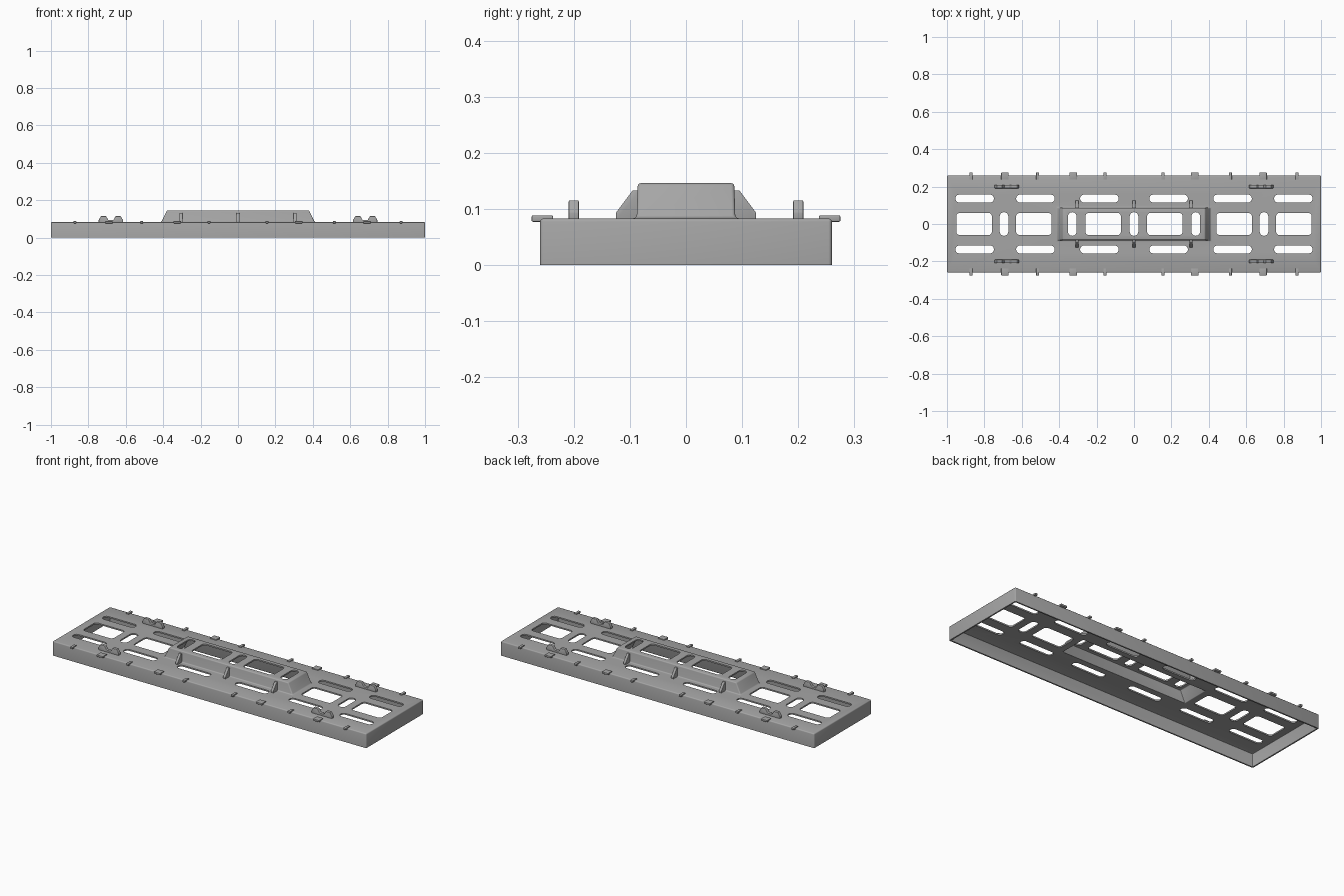
import bpy, bmesh, math
from mathutils import Vector

if "Cube" in bpy.data.objects:
    bpy.data.objects.remove(bpy.data.objects["Cube"], do_unlink=True)

grey = bpy.data.materials.new("Mid grey plastic")
grey.use_nodes = True
grey.diffuse_color = (0.38, 0.38, 0.38, 1)
grey.node_tree.nodes["Principled BSDF"].inputs["Base Color"].default_value = (0.38, 0.38, 0.38, 1)

DECK = 0.083   # height of the deck
WALL = 0.008   # shell thickness


def finish(bm, name):
    bmesh.ops.recalc_face_normals(bm, faces=bm.faces)
    mesh = bpy.data.meshes.new(name)
    bm.to_mesh(mesh)
    bm.free()
    mesh.materials.append(grey)
    obj = bpy.data.objects.new(name, mesh)
    bpy.context.collection.objects.link(obj)
    return obj


def smooth(obj):
    bpy.ops.object.select_all(action='DESELECT')
    obj.select_set(True)
    bpy.context.view_layer.objects.active = obj
    bpy.ops.object.shade_smooth_by_angle(angle=math.radians(35))


def prism(bm, points, along, depth):
    """Extrude a closed outline by a vector."""
    face = bm.faces.new([bm.verts.new(p) for p in points])
    out = bmesh.ops.extrude_face_region(bm, geom=[face])
    verts = [v for v in out["geom"] if isinstance(v, bmesh.types.BMVert)]
    bmesh.ops.translate(bm, verts=verts, vec=Vector(along) * depth)


def bevel(bm, edges, width):
    bmesh.ops.bevel(bm, geom=edges, offset=width, segments=3, profile=0.5, affect='EDGES')


def tray(name, off, bottom, radius):
    """Solid deck with a raised, tapered centre; off shrinks it inwards."""
    bm = bmesh.new()
    bmesh.ops.create_cube(bm, size=2)
    for v in bm.verts:
        v.co = (v.co.x * (1 - off), v.co.y * (0.26 - off),
                DECK - off if v.co.z > 0 else bottom)
    top = max(bm.faces, key=lambda f: f.calc_center_median().z)
    bmesh.ops.inset_individual(bm, faces=[top], thickness=0.1)

    def place(verts, x, y, z):
        for v in verts:
            v.co = (math.copysign(x - off, v.co.x), math.copysign(y - off, v.co.y), z - off)

    place(top.verts, 0.41, 0.088, DECK)
    out = bmesh.ops.extrude_face_region(bm, geom=[top])
    raised = [v for v in out["geom"] if isinstance(v, bmesh.types.BMVert)]
    if top.is_valid:
        bmesh.ops.delete(bm, geom=[top], context='FACES_ONLY')
    place(raised, 0.38, 0.086, 0.146)
    bmesh.ops.recalc_face_normals(bm, faces=bm.faces)
    edges = [e for e in bm.edges
             if max(v.co.z for v in e.verts) > bottom + 0.01
             and e.calc_face_angle(0) > 0.1]
    bevel(bm, edges, radius)
    return finish(bm, name)


def rounded_hole(bm, cx, cy, w, h, r):
    points = []
    for k, (sx, sy) in enumerate([(1, 1), (-1, 1), (-1, -1), (1, -1)]):
        for i in range(7):
            a = math.pi / 2 * (k + i / 6)
            points.append((cx + sx * (w / 2 - r) + r * math.cos(a),
                           cy + sy * (h / 2 - r) + r * math.sin(a), 0.03))
    prism(bm, points, (0, 0, 1), 0.2)


def cut(target, cutter):
    mod = target.modifiers.new("cut", 'BOOLEAN')
    mod.operation, mod.solver, mod.object = 'DIFFERENCE', 'EXACT', cutter
    bpy.context.view_layer.objects.active = target
    bpy.ops.object.modifier_apply(modifier=mod.name)
    bpy.data.objects.remove(cutter, do_unlink=True)


# Hollow tray with windows and slots
body = tray("tray_shell", 0, 0, 0.006)
cut(body, tray("cavity_cutter", WALL, -0.1, 0.003))
bm = bmesh.new()
for s in (-1, 1):
    for x in (0.165, 0.535, 0.855):
        rounded_hole(bm, s * x, 0, 0.19, 0.118, 0.018)
    for x in (0.185, 0.527, 0.852):
        for y in (-0.136, 0.136):
            rounded_hole(bm, s * x, y, 0.206, 0.042, 0.0205)
for x in (-0.695, -0.33, 0, 0.33, 0.695):
    rounded_hole(bm, x, 0, 0.046, 0.126, 0.0225)
cut(body, finish(bm, "hole_cutter"))
smooth(body)

# Gussets bracing the raised centre
bm = bmesh.new()
for s in (-1, 1):
    for x in (-0.305, 0, 0.305):
        outline = [(0.082, 0.08), (0.125, 0.08), (0.125, 0.093), (0.095, 0.133), (0.082, 0.133)]
        prism(bm, [(x - 0.008, s * y, z) for y, z in outline], (1, 0, 0), 0.016)
bevel(bm, bm.edges[:], 0.002)
smooth(finish(bm, "gussets"))

# Two-pronged clips on the deck
bm = bmesh.new()
half = [(0.065, 0.08), (0.065, 0.094), (0.053, 0.115), (0.026, 0.115), (0.013, 0.094)]
outline = half + [(-x, z) for x, z in reversed(half)]
for cx in (-0.68, 0.68):
    for cy in (-0.2, 0.2):
        prism(bm, [(cx + x, cy - 0.009, z) for x, z in outline], (0, 1, 0), 0.018)
bevel(bm, bm.edges[:], 0.002)
smooth(finish(bm, "deck_clips"))

# Tabs overhanging the long edges
bm = bmesh.new()
for sx in (-1, 1):
    for sy in (-1, 1):
        for x, w in ((0.155, 0.016), (0.325, 0.04), (0.515, 0.016), (0.69, 0.04), (0.872, 0.016)):
            cube = bmesh.ops.create_cube(bm, size=1)
            for v in cube["verts"]:
                v.co = (sx * x + v.co.x * w, sy * 0.256 + v.co.y * 0.038, 0.0825 + v.co.z * 0.011)
bevel(bm, bm.edges[:], 0.002)
smooth(finish(bm, "edge_tabs"))
